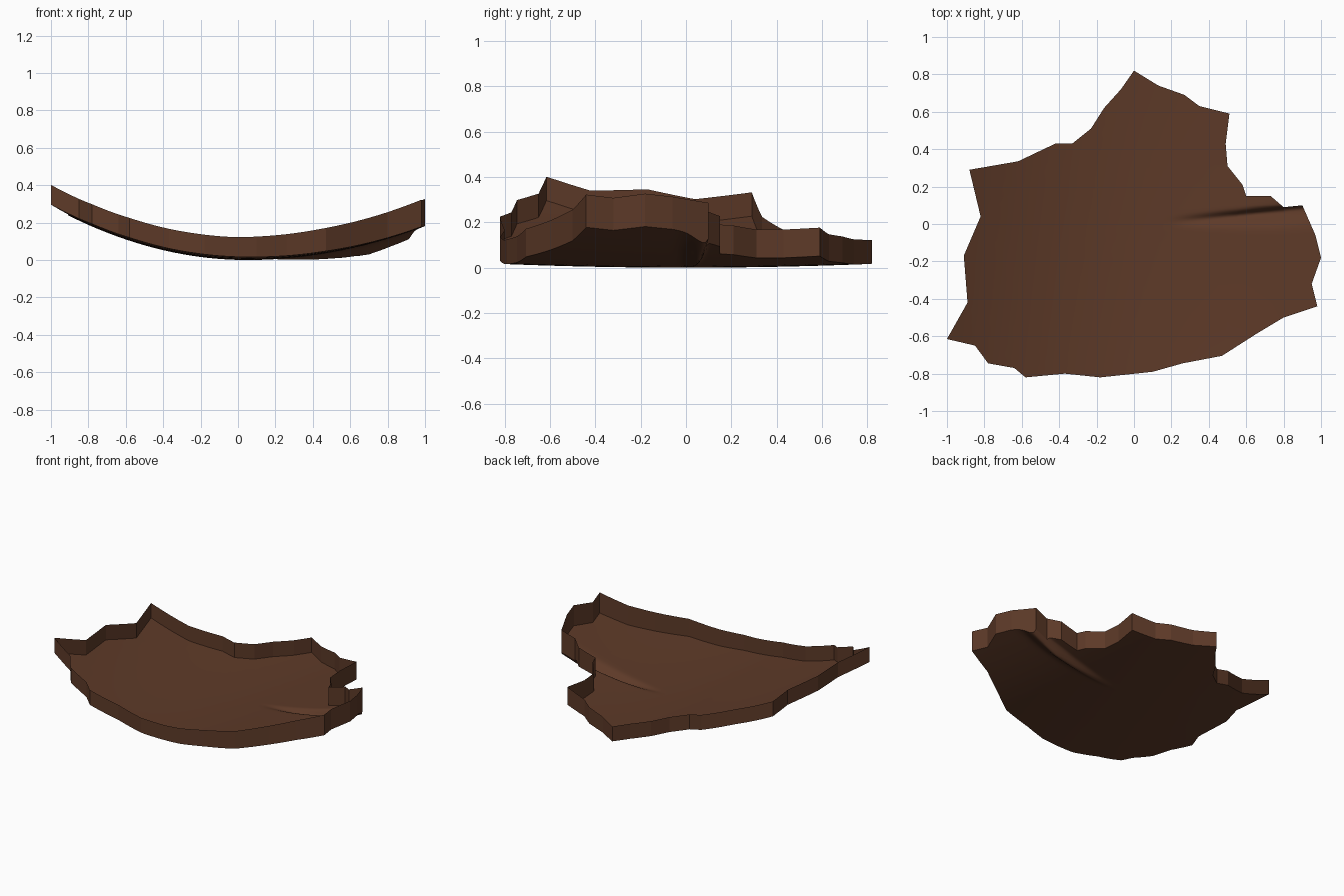
import bpy
import bmesh
import math
from mathutils import Vector

old = bpy.data.objects.get("Cube")
if old:
    bpy.data.objects.remove(old, do_unlink=True)

# Jagged rim, counter-clockwise from the back tip
RIM = [
    (0, .82), (-.07, .72), (-.16, .62), (-.23, .51), (-.33, .43), (-.42, .43),
    (-.62, .335), (-.88, .29), (-.82, .04), (-.91, -.17), (-.89, -.42),
    (-1, -.615), (-.85, -.65), (-.78, -.745), (-.64, -.77), (-.58, -.82),
    (-.37, -.8), (-.18, -.82), (.1, -.79), (.26, -.745), (.47, -.705),
    (.65, -.59), (.8, -.5), (.98, -.44), (.95, -.32), (1, -.18), (.97, -.06),
    (.9, .1), (.8, .09), (.73, .15), (.6, .15), (.58, .21), (.5, .31),
    (.49, .43), (.51, .59), (.35, .63), (.27, .69), (.13, .74),
]


def bowl(x, y):
    """Height of the shallow curved floor."""
    offset = x - 0.05
    steepness = 0.26 if offset < 0 else 0.2
    return steepness * offset ** 2 + 0.025 * y ** 2


def crease(x, y):
    """Depth of the tapering fold, steep at the back and gentle in front."""
    along = (x - 0.2) / 0.5
    if along <= 0:
        return 0
    depth = 0.055 * along if along < 1 else 0.055 * max(0, 2.4 - along) / 1.4
    side = y - (0.01 + 0.05 * along)
    width = 0.02 if side > 0 else 0.02 + 0.03 * along
    return depth * math.exp(-(side / width) ** 2)


def wall_height(x):
    return 0.105 + 0.04 * max(0, x)


def cut(bm, axis, position):
    point, normal = Vector((0, 0, 0)), Vector((0, 0, 0))
    point[axis], normal[axis] = position, 1
    bmesh.ops.bisect_plane(bm, geom=bm.verts[:] + bm.edges[:] + bm.faces[:],
                           dist=0.0005, plane_co=point, plane_no=normal)


# Flat floor sheet, sliced into a grid that is finer around the fold
bm = bmesh.new()
bm.faces.new([bm.verts.new((x, y, 0)) for x, y in RIM])
bmesh.ops.triangulate(bm, faces=bm.faces[:])
for step in range(-19, 20):
    cut(bm, 0, step * 0.05)
for step in range(-8, 9):
    cut(bm, 1, step * 0.1)
for step in range(-9, 15):
    cut(bm, 1, step * 0.01 + 0.005)
bm.normal_update()
for face in bm.faces:
    face.smooth = True
    if face.normal.z < 0:
        face.normal_flip()

# Upright rim wall raised from the floor's border
border = [edge for edge in bm.edges if edge.is_boundary]
for edge in border:
    edge.smooth = False
floor_verts = bm.verts[:]
raised = bmesh.ops.extrude_edge_only(bm, edges=border)["geom"]
for item in raised:
    if isinstance(item, bmesh.types.BMVert):
        x, y, z = item.co
        item.co.z = bowl(x, y) + wall_height(x)
    elif isinstance(item, bmesh.types.BMFace):
        item.smooth = False

# Curve and crease the floor
for vert in floor_verts:
    x, y, z = vert.co
    vert.co.z = max(0, bowl(x, y) - crease(x, y))

mesh = bpy.data.meshes.new("curved_shard")
bm.to_mesh(mesh)
bm.free()
shard = bpy.data.objects.new("curved_shard", mesh)
bpy.context.collection.objects.link(shard)

# Single brown material
brown = bpy.data.materials.new("dark_brown")
brown.use_nodes = True
colour = (0.11, 0.042, 0.021, 1)
brown.diffuse_color = colour
brown.node_tree.nodes["Principled BSDF"].inputs["Base Color"].default_value = colour
mesh.materials.append(brown)
